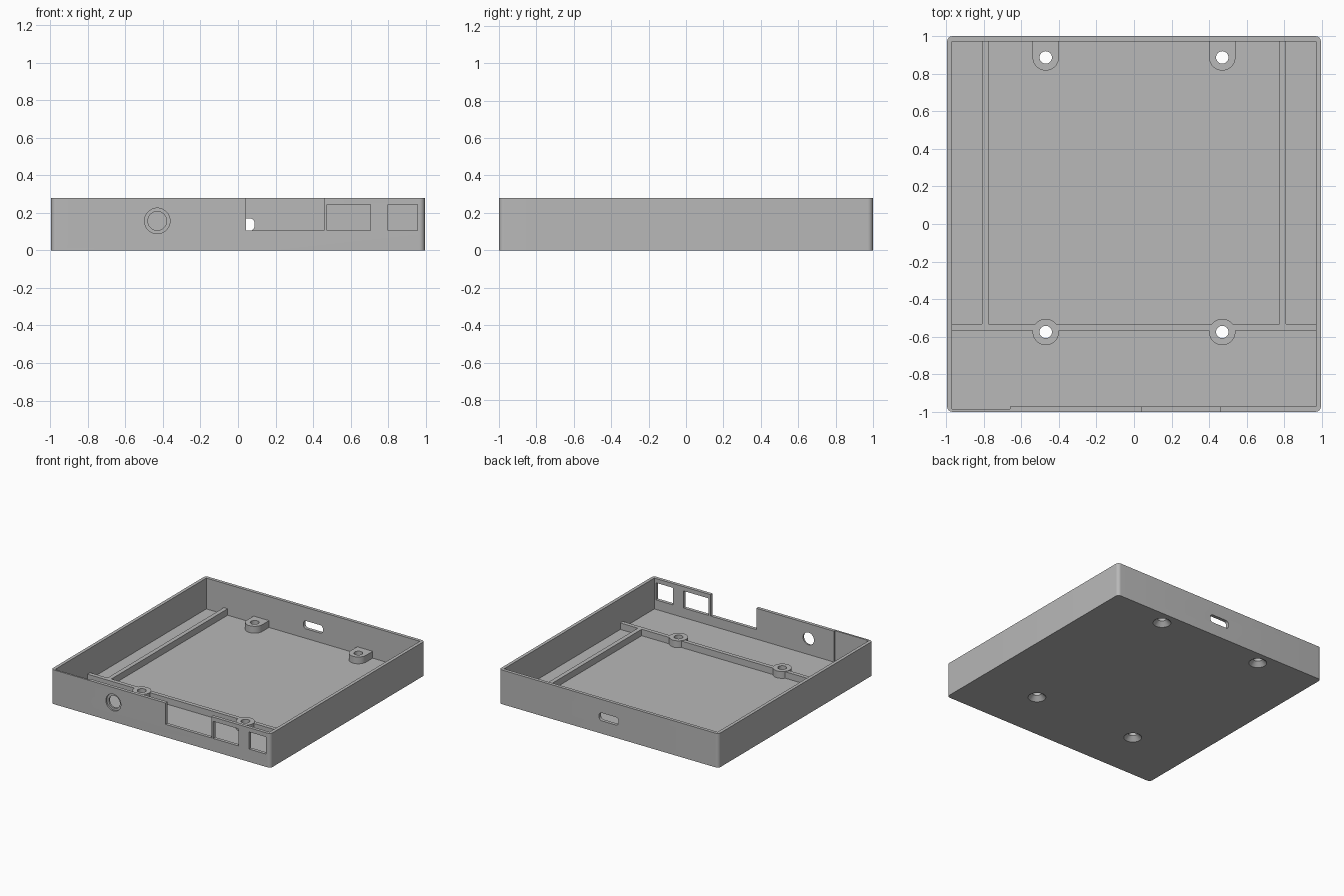
import bpy, bmesh, math

cube = bpy.data.objects.get("Cube")
if cube:
    bpy.data.objects.remove(cube, do_unlink=True)

HX, HY, HEIGHT = 0.995, 1.0, 0.28      # half width, half depth, height
WALL, FLOOR = 0.027, 0.027
RIB_TOP, BOSS_TOP = 0.08, 0.083
SCREWS = [(sx * 0.47, y) for y in (0.887, -0.575) for sx in (-1, 1)]

grey = bpy.data.materials.new("grey_plastic")
grey.use_nodes = True
colour = (0.48, 0.48, 0.48, 1)
grey.diffuse_color = colour
grey.node_tree.nodes["Principled BSDF"].inputs["Base Color"].default_value = colour


def finish(name, bm):
    bmesh.ops.recalc_face_normals(bm, faces=bm.faces)
    mesh = bpy.data.meshes.new(name)
    bm.to_mesh(mesh)
    bm.free()
    mesh.materials.append(grey)
    obj = bpy.data.objects.new(name, mesh)
    bpy.context.scene.collection.objects.link(obj)
    return obj


def prism(name, outline, lo, hi, axis="z", end_scale=1.0, centre=(0, 0)):
    """Extrude a 2D outline along z or y, optionally tapering about a centre."""
    bm = bmesh.new()
    rings = []
    for w, s in ((lo, 1.0), (hi, end_scale)):
        ring = []
        for u, v in outline:
            u = centre[0] + (u - centre[0]) * s
            v = centre[1] + (v - centre[1]) * s
            ring.append(bm.verts.new((u, v, w) if axis == "z" else (u, w, v)))
        rings.append(ring)
    a, b = rings
    bm.faces.new(a)
    bm.faces.new(b)
    for i in range(len(a)):
        j = (i + 1) % len(a)
        bm.faces.new((a[i], a[j], b[j], b[i]))
    return finish(name, bm)


def arc(cx, cy, r, start, end, steps):
    angles = [math.radians(start + (end - start) * i / steps) for i in range(steps + 1)]
    return [(cx + r * math.cos(t), cy + r * math.sin(t)) for t in angles]


def circle(cx, cy, r, n=48):
    return arc(cx, cy, r, 0, 360, n)[:-1]


def rect(x0, x1, y0, y1, r=0.0):
    if not r:
        return [(x0, y0), (x1, y0), (x1, y1), (x0, y1)]
    corners = [(x1 - r, y1 - r), (x0 + r, y1 - r), (x0 + r, y0 + r), (x1 - r, y0 + r)]
    return [p for i, (x, y) in enumerate(corners) for p in arc(x, y, r, 90 * i, 90 * i + 90, 8)]


def cut(obj, cutters):
    for c in cutters:
        c.hide_render = True
        mod = obj.modifiers.new("cut", "BOOLEAN")
        mod.operation, mod.solver, mod.object = "DIFFERENCE", "EXACT", c
    graph = bpy.context.evaluated_depsgraph_get()
    mesh = bpy.data.meshes.new_from_object(obj.evaluated_get(graph))
    obj.modifiers.clear()
    obj.data = mesh


# Screw holes with countersinks underneath
holes = []
for x, y in SCREWS:
    holes.append(prism("screw_hole", circle(x, y, 0.033), -0.1, 0.2))
    holes.append(prism("countersink", circle(x, y, 0.068), -0.0005, 0.036, "z", 0.48, (x, y)))

# Tray cavity, with a shallow recess in part of the front wall
ix, iy = HX - WALL, HY - WALL
cavity = prism("cavity", [(-ix, -iy - 0.012), (-0.66, -iy - 0.012), (-0.66, -iy),
                          (ix, -iy), (ix, iy), (-ix, iy)], FLOOR, 0.5)

# Openings in the front and back walls
front = (-1.1, -0.9)
openings = [
    prism("port_notch", rect(0.043, 0.458, 0.105, 0.4), *front, "y"),
    prism("wide_port", rect(0.475, 0.705, 0.105, 0.245), *front, "y"),
    prism("small_port", rect(0.80, 0.955, 0.105, 0.245), *front, "y"),
    prism("jack_hole", circle(-0.43, 0.157, 0.05), *front, "y"),
    prism("jack_counterbore", circle(-0.43, 0.157, 0.068), -1.1, -0.987, "y"),
    prism("back_slot", rect(-0.088, 0.088, 0.105, 0.17, 0.024), 0.9, 1.1, "y"),
]

shell = prism("tray_shell", rect(-HX, HX, -HY, HY, 0.028), 0, HEIGHT)
cut(shell, [cavity] + openings + holes)
parts = [shell]

# Floor ribs
base = FLOOR - 0.007
cross = prism("cross_rib", rect(-ix - 0.005, ix + 0.005, -0.566, -0.533), base, RIB_TOP)
cut(cross, holes)
parts.append(cross)
for side, s in (("left", 1), ("right", -1)):
    xs = sorted((s * 0.775, s * 0.81))
    parts.append(prism(side + "_rib", rect(*xs, -0.54, iy + 0.005), base, RIB_TOP))

# Screw bosses: the rear ones run straight into the back wall
for x, y in SCREWS:
    name = ("back_" if y > 0 else "front_") + ("left" if x > 0 else "right") + "_boss"
    if y > 0:
        outline = arc(x, y, 0.07, 180, 360, 24) + [(x + 0.07, iy + 0.005), (x - 0.07, iy + 0.005)]
    else:
        outline = circle(x, y, 0.07)
    boss = prism(name, outline, base, BOSS_TOP)
    cut(boss, holes)
    parts.append(boss)

for helper in holes + openings + [cavity]:
    bpy.data.objects.remove(helper, do_unlink=True)

# Smooth the round surfaces, keep the edges crisp
bpy.ops.object.select_all(action="DESELECT")
for p in parts:
    p.select_set(True)
bpy.context.view_layer.objects.active = shell
bpy.ops.object.shade_smooth_by_angle(angle=math.radians(30))
